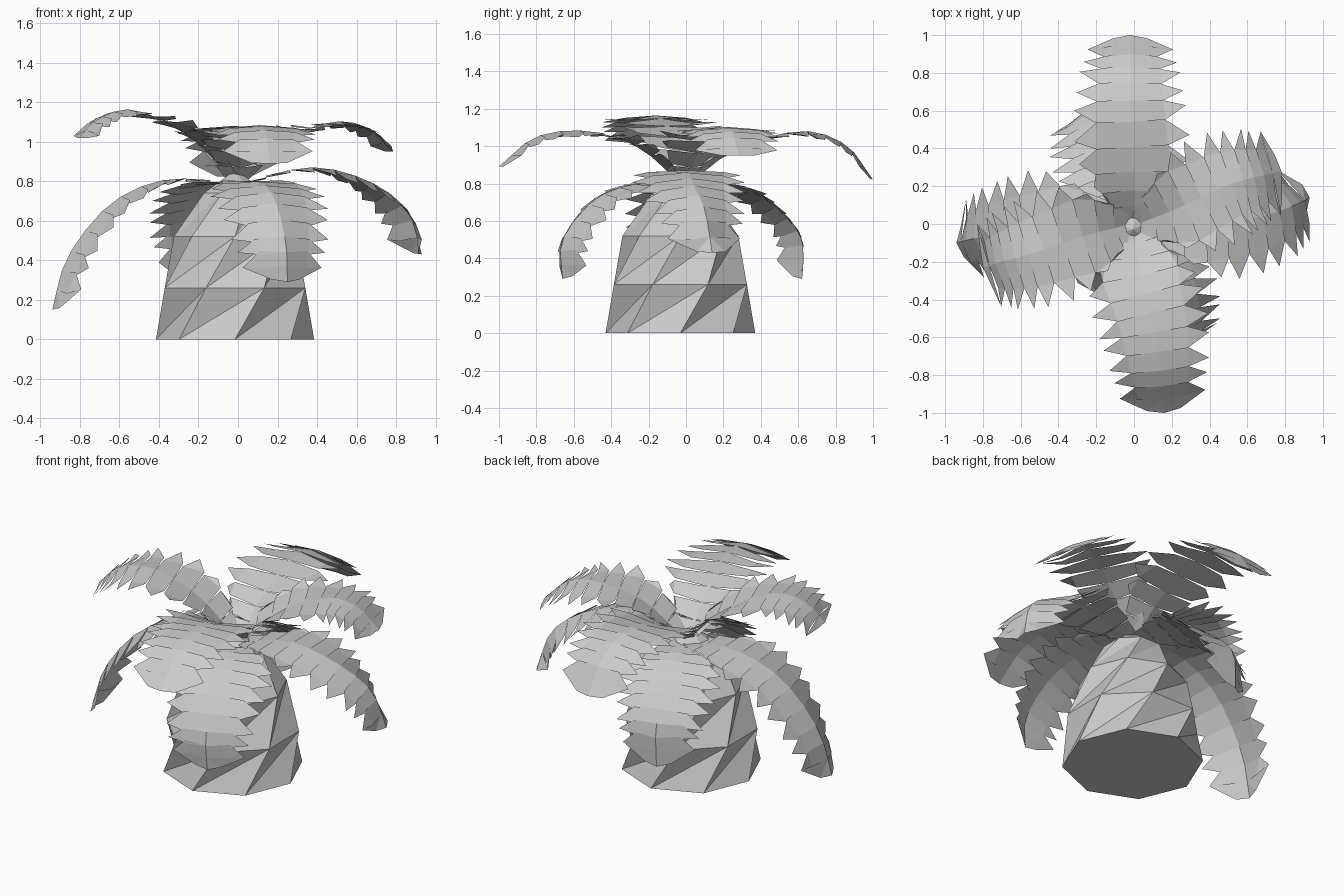
import bpy
import bmesh
import math
from mathutils import Vector

default_cube = bpy.data.objects.get("Cube")
if default_cube:
    bpy.data.objects.remove(default_cube, do_unlink=True)

# One plain material for the whole plant
GREY = (0.6, 0.6, 0.6, 1.0)
material = bpy.data.materials.new("light grey")
material.use_nodes = True
material.diffuse_color = GREY
shader = material.node_tree.nodes["Principled BSDF"]
shader.inputs["Base Color"].default_value = GREY
shader.inputs["Roughness"].default_value = 0.9

UP = Vector((0, 0, 1))
SEGMENTS = 11


def add_object(name, bm):
    mesh = bpy.data.meshes.new(name)
    bm.to_mesh(mesh)
    bm.free()
    mesh.materials.append(material)
    obj = bpy.data.objects.new(name, mesh)
    bpy.context.collection.objects.link(obj)
    return obj


def add_face(bm, points):
    return bm.faces.new([bm.verts.new(p) for p in points])


def smooth_path(points, count):
    """Sample a smooth curve running through the points."""
    pts = [Vector(p) for p in points]
    pts = [2 * pts[0] - pts[1]] + pts + [2 * pts[-1] - pts[-2]]
    spans = len(pts) - 3
    result = []
    for i in range(count + 1):
        place = i / count * spans
        k = min(int(place), spans - 1)
        u = place - k
        a, b, c, d = pts[k:k + 4]
        result.append(0.5 * (2 * b + (c - a) * u
                             + (2 * a - 5 * b + 4 * c - d) * u ** 2
                             + (3 * b - a - 3 * c + d) * u ** 3))
    return result


def half_width(t, width, taper):
    """Narrow root, broad middle, blunt tip."""
    if t < 0.3:
        return width * (0.2 + 0.8 * t / 0.3)
    return width * (1 - taper * ((t - 0.3) / 0.7) ** 1.5)


def build_trunk():
    bm = bmesh.new()
    rings = []
    sides = 8
    step = math.tau / sides
    levels = [(0, 0.4), (0.26, 0.385), (0.52, 0.31), (0.74, 0.17)]
    for level, (z, radius) in enumerate(levels):
        ring = []
        for k in range(sides):
            angle = (k + level / 2) * step
            ring.append(bm.verts.new((-0.015 + radius * math.cos(angle),
                                      -0.03 + radius * math.sin(angle), z)))
        rings.append(ring)
    bm.faces.new(rings[0][::-1])
    # Twisted bands, split along the long diagonals
    for low, high in zip(rings, rings[1:]):
        for k in range(sides):
            n = (k + 1) % sides
            bm.faces.new((low[k], high[n], high[k]))
            bm.faces.new((low[k], low[n], high[n]))
    top = bm.verts.new((-0.01, -0.03, 0.86))
    for k in range(sides):
        bm.faces.new((rings[-1][k], rings[-1][(k + 1) % sides], top))
    add_object("trunk", bm)


def build_frond(name, points, taper, root_fold, droop, fold_end):
    """Folded leaf with a toothed edge: one leaflet per side and segment."""
    spine = smooth_path(points, SEGMENTS)
    bm = bmesh.new()
    for sign in (-1, 1):
        edges, tips = [], []
        for i, p in enumerate(spine):
            t = i / SEGMENTS
            before = spine[max(i - 1, 0)]
            after = spine[min(i + 1, SEGMENTS)]
            tangent = (after - before).normalized()
            flat = Vector((tangent.x, tangent.y, 0))
            if flat.length < 0.3:
                flat = Vector((p.x, p.y, 0))
            side = flat.normalized().cross(UP) * sign
            normal = (side * sign).cross(tangent).normalized()
            w = half_width(t, 0.31, taper)
            fold = root_fold + (droop - root_fold) * min(1, t / fold_end)
            # The blade is nearly whole at the root and toothed further out
            blade = w * max(0.62, 0.98 - t)
            edges.append(p + side * blade - normal * fold * blade)
            tips.append(p + side * w - normal * fold * w * 1.1
                        + tangent * (0.05 + 0.02 * (i % 2)))
        lift = UP * 0.008
        for i in range(SEGMENTS - 1):
            s, e = spine[i], edges[i]
            s_next, e_next = spine[i + 1], edges[i + 1]
            quad = [s, s_next, e_next - lift, e + lift]
            tooth = [e + lift, e_next - lift, tips[i]]
            if sign > 0:
                quad.reverse()
                tooth.reverse()
            if i > 0:
                add_face(bm, tooth)
            add_face(bm, quad)
        # Blunt end
        last, end = spine[-2], spine[-1]
        corner = end.lerp(edges[-1], 0.8) - (end - last) * 0.15
        for cap in ([last, end, corner], [last, corner, tips[-3]]):
            add_face(bm, cap if sign < 0 else cap[::-1])
    bmesh.ops.remove_doubles(bm, verts=bm.verts, dist=0.0005)
    add_object(name, bm)


build_trunk()

# Upper tier: rises as a funnel, then arches outward almost flat
upper = {
    "front": [(0, -0.02, 0.79), (0.03, -0.25, 0.99), (0.1, -0.52, 1.08),
              (0.14, -0.8, 1.05), (0.16, -1, 0.89)],
    "back": [(0, 0.02, 0.8), (0, 0.25, 0.97), (-0.02, 0.6, 1.08),
             (-0.02, 0.85, 1.01), (-0.02, 1, 0.82)],
    "right": [(-0.02, 0, 0.8), (-0.25, -0.06, 1.03), (-0.52, -0.15, 1.16),
              (-0.7, -0.2, 1.12), (-0.8, -0.23, 1.02)],
    "left": [(0.02, 0, 0.8), (0.25, 0.09, 1.01), (0.48, 0.2, 1.1),
             (0.65, 0.25, 1.07), (0.78, 0.28, 0.95)],
}
for place, path in upper.items():
    build_frond("upper_frond_" + place, path, 0.42, -0.35, 0.12, 0.5)

# Lower tier: spreads level, then hangs down around the trunk
lower = {
    "front": [(0, -0.05, 0.78), (0.1, -0.25, 0.8), (0.18, -0.48, 0.72),
              (0.24, -0.66, 0.5), (0.25, -0.66, 0.29)],
    "back": [(0, 0.02, 0.78), (-0.1, 0.25, 0.79), (-0.17, 0.45, 0.7),
             (-0.22, 0.61, 0.53), (-0.23, 0.62, 0.29)],
    "right": [(-0.02, 0, 0.78), (-0.35, 0, 0.81), (-0.64, -0.04, 0.69),
              (-0.86, -0.08, 0.42), (-0.94, -0.1, 0.15)],
    "left": [(0.02, 0, 0.78), (0.35, 0, 0.87), (0.64, 0.03, 0.81),
             (0.85, 0.1, 0.66), (0.93, 0.14, 0.43)],
}
for place, path in lower.items():
    build_frond("lower_frond_" + place, path, 0.5, -0.05, 0.35, 0.8)
